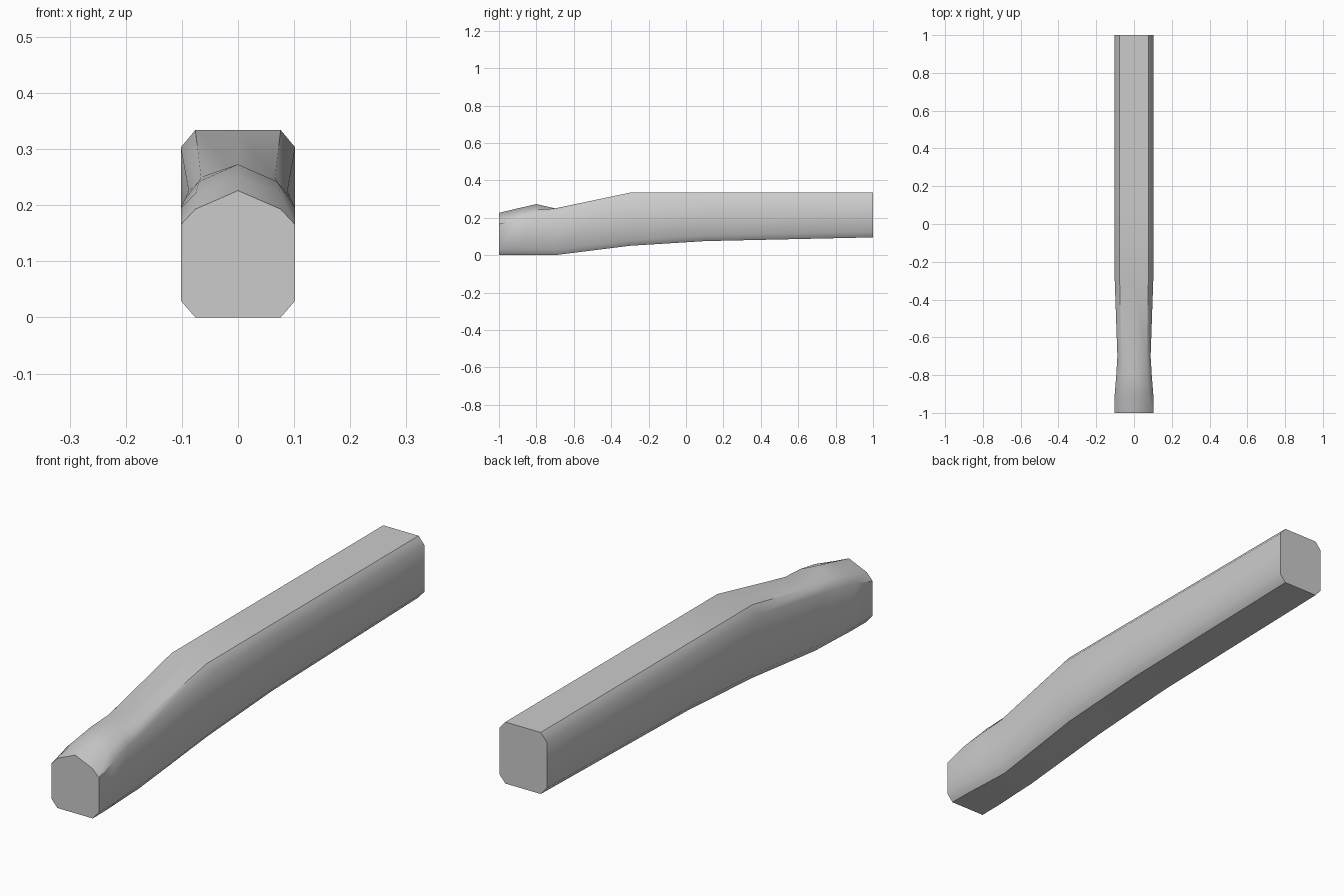
import bpy, bmesh, math

cube = bpy.data.objects.get("Cube")
if cube:
    bpy.data.objects.remove(cube, do_unlink=True)

grey = bpy.data.materials.new("plain_grey")
grey.use_nodes = True
colour = (0.6, 0.6, 0.6, 1)
grey.diffuse_color = colour
grey.node_tree.nodes["Principled BSDF"].inputs["Base Color"].default_value = colour

# Sections along the handle: y, half width, shoulder half width,
# bottom, side top, shoulder height, ridge height
SECTIONS = [
    (-1.0, .102, .076, 0, .165, .193, .226),
    (-0.9, .102, .075, 0, .195, .222, .25),
    (-0.8, .094, .070, 0, .212, .242, .273),
    (-0.7, .088, .066, 0, .225, .25, .25),
    (-0.3, .102, .076, .05, .303, .334, .334),
    (0.1, .102, .076, .075, .303, .334, .334),
    (1.0, .102, .076, .095, .303, .334, .334),
]
CHAMFER = .03


def ring(bm, y, w, s, bottom, side, shoulder, ridge):
    right = [(s, bottom), (w, bottom + CHAMFER), (w, side), (s, shoulder)]
    left = [(-x, z) for x, z in reversed(right)]
    return [bm.verts.new((x, y, z)) for x, z in right + [(0, ridge)] + left]


# Lofted handle with a pinched neck and a ridged butt end
bm = bmesh.new()
rings = [ring(bm, *s) for s in SECTIONS]
for a, b in zip(rings, rings[1:]):
    for i in range(len(a)):
        j = (i + 1) % len(a)
        bm.faces.new((a[i], a[j], b[j], b[i]))
bm.faces.new(rings[0])
bm.faces.new(rings[-1])
bmesh.ops.recalc_face_normals(bm, faces=bm.faces)
mesh = bpy.data.meshes.new("handle")
bm.to_mesh(mesh)
bm.free()
mesh.materials.append(grey)
handle = bpy.data.objects.new("handle", mesh)
bpy.context.collection.objects.link(handle)

# Smooth sides, crisp top and bottom edges
bpy.ops.object.select_all(action="DESELECT")
handle.select_set(True)
bpy.context.view_layer.objects.active = handle
bpy.ops.object.shade_smooth_by_angle(angle=math.radians(45))
